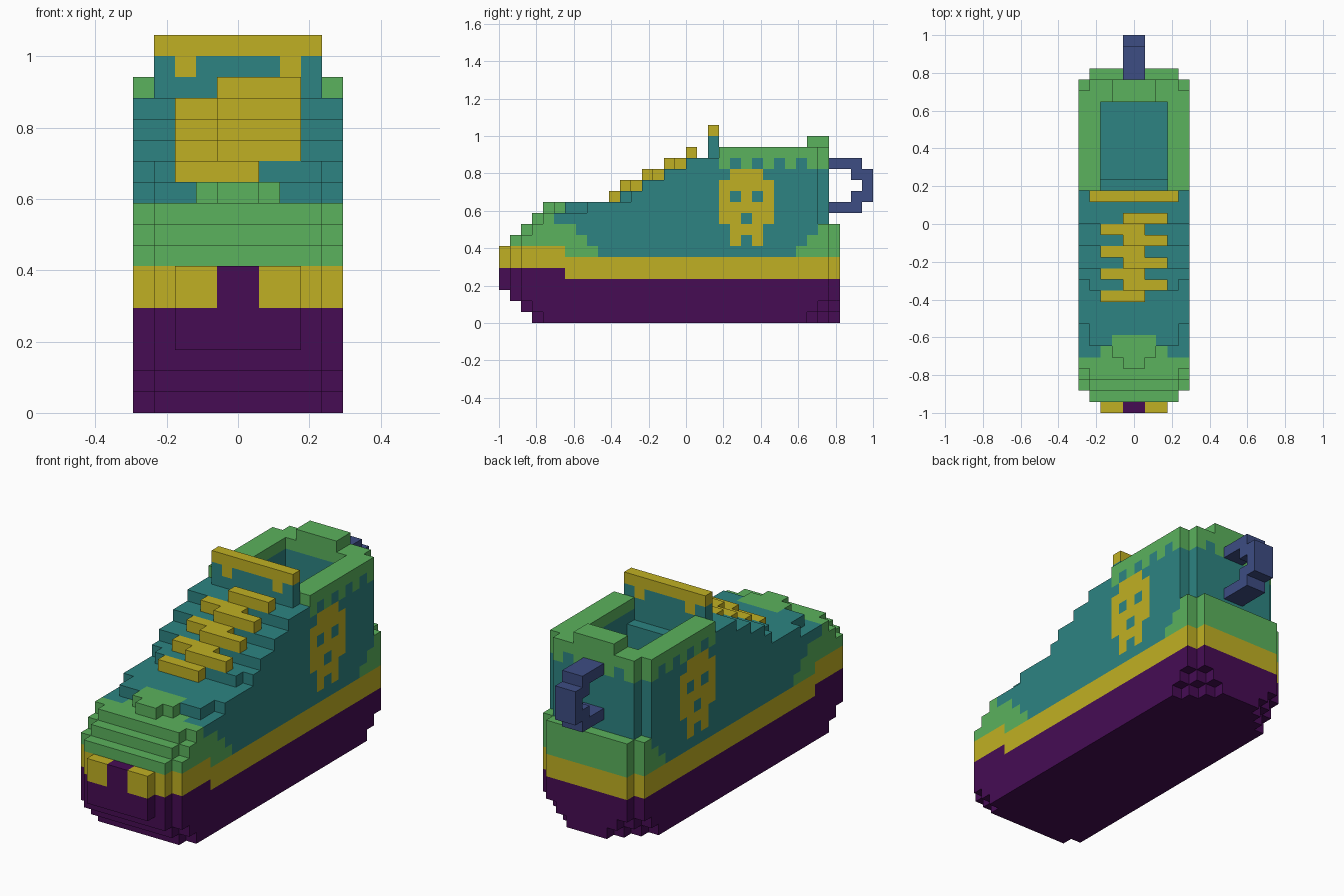
import bpy, bmesh
from mathutils import Vector

if "Cube" in bpy.data.objects:
    bpy.data.objects.remove(bpy.data.objects["Cube"], do_unlink=True)

V = 1 / 17  # block size: the shoe is 34 blocks long, 10 wide, 18 high


def srgb(*rgb):
    return [((c / 255 + 0.055) / 1.055) ** 2.4 if c > 10 else c / 3294 for c in rgb] + [1]


def material(name, *rgb):
    m = bpy.data.materials.new(name)
    m.use_nodes = True
    m.diffuse_color = srgb(*rgb)
    bsdf = m.node_tree.nodes["Principled BSDF"]
    bsdf.inputs["Base Color"].default_value = srgb(*rgb)
    bsdf.inputs["Roughness"].default_value = 0.9
    return m


purple = material("dark purple", 70, 12, 84)
yellow = material("mustard yellow", 192, 176, 35)
teal = material("teal", 45, 132, 130)
green = material("leaf green", 91, 178, 93)
navy = material("navy blue", 61, 77, 131)

PARTS = {
    "sole": purple, "midsole_band": yellow, "upper": teal, "toe_cap": green,
    "heel_counter": green, "collar": green, "skull_patch": yellow,
    "tongue": teal, "tongue_trim": yellow, "laces": yellow, "heel_loop": navy,
}

cells = {}  # block (x, y, z) -> part name


def fill(part, xs, ys, zs):
    for x in xs:
        for y in ys:
            for z in zs:
                cells[x, y, z] = part


# Outline of each layer: first row at the toe, and half widths of the rounded rows
TOE_START = [3, 2, 1, 0, 0, 0, 0, 1, 2, 3, 4, 11, 13, 15, 17, 20]


def toe_rows(z):
    if z == 10:
        return [1, 2, 4, 4]
    if 3 <= z <= 6:
        return [3, 4]
    return [4] if z < 12 else []


def heel_rows(z):
    return {0: [4, 3, 2], 1: [4, 3]}.get(z, [4])


def in_hole(x, y, z):
    return 2 <= x <= 7 and 20 <= y < 28 and z >= (14 if y == 20 else 9)


# Painted regions of the body
SKULL = [" # # ", " ### ", "## ##", "#####", "# # #", "#####", " ### "]  # upwards from z = 7
TOE_LIMIT = {6: 9, 7: 8, 8: 7}
HEEL_LIMIT = {6: 27, 7: 28, 8: 29}


def body_part(x, y, z):
    band = 5 if y < 6 else 4
    if z < band or (y == 0 and x in (4, 5)):
        return "sole"
    if z < band + 2:
        return "midsole_band"
    if y < TOE_LIMIT.get(z, 5):
        return "toe_cap"
    if (z == 9 and y == 5 and 2 <= x <= 7) or (z == 10 and y < 7 and 3 <= x <= 6):
        return "toe_cap"
    if y >= HEEL_LIMIT.get(z, 99):
        return "heel_counter"
    if z == 15:
        return "collar"
    if z == 14 and y >= 20:  # drips under the collar
        if (x in (0, 9) and y % 2 == 0) or (y == 29 and x in (1, 3, 6, 8)):
            return "collar"
    if x in (0, 9) and 20 <= y <= 24 and 7 <= z <= 13 and SKULL[z - 7][y - 20] == "#":
        return "skull_patch"
    return "upper"


# Body, layer by layer
for z, start in enumerate(TOE_START):
    last = 30 if z < 9 else 29
    front, back = toe_rows(z), heel_rows(z)
    for y in range(start, last + 1):
        half = 5
        if y - start < len(front):
            half = front[y - start]
        if last - y < len(back):
            half = back[::-1][last - y]
        for x in range(5 - half, 5 + half):
            if not in_hole(x, y, z):
                cells[x, y, z] = body_part(x, y, z)

# Raised tab at the back of the collar
fill("collar", range(3, 7), (28, 29), [16])

# Tongue with a dripping top edge
fill("tongue", range(1, 9), [19], (15, 16))
fill("tongue_trim", range(1, 9), [19], [17])
fill("tongue_trim", (2, 7), [19], [16])

# Zigzag laces climbing the steps
for y in range(10, 18):
    left = 2 if y % 2 == 0 else 4
    fill("laces", range(left, left + 4), [y], [11 + (y - 9) // 2])

# Heel loop
for z, ys in {10: (30, 31, 32), 11: (32, 33), 12: [33], 13: (32, 33), 14: (30, 31, 32)}.items():
    fill("heel_loop", (4, 5), ys, [z])

ORIGIN = Vector((-5, -17, 0))


def add_face(bm, cell, axis, sign):
    """Add one outer side of a block."""
    n, u = Vector((0, 0, 0)), Vector((0, 0, 0))
    n[axis] = sign
    u[(axis + 1) % 3] = 1
    w = n.cross(u)
    mid = Vector(cell) + ORIGIN + Vector((0.5, 0.5, 0.5)) + n / 2
    corners = [(-1, -1), (1, -1), (1, 1), (-1, 1)]
    bm.faces.new([bm.verts.new((mid + u * a / 2 + w * b / 2) * V) for a, b in corners])


# One object per part, made of its visible block sides
for part, mat in PARTS.items():
    bm = bmesh.new()
    for cell, owner in cells.items():
        if owner != part:
            continue
        for axis in range(3):
            for sign in (-1, 1):
                near = list(cell)
                near[axis] += sign
                if tuple(near) not in cells:
                    add_face(bm, cell, axis, sign)
    bmesh.ops.remove_doubles(bm, verts=bm.verts[:], dist=V / 100)
    mesh = bpy.data.meshes.new(part)
    bm.to_mesh(mesh)
    bm.free()
    mesh.materials.append(mat)
    obj = bpy.data.objects.new(part, mesh)
    bpy.context.scene.collection.objects.link(obj)
